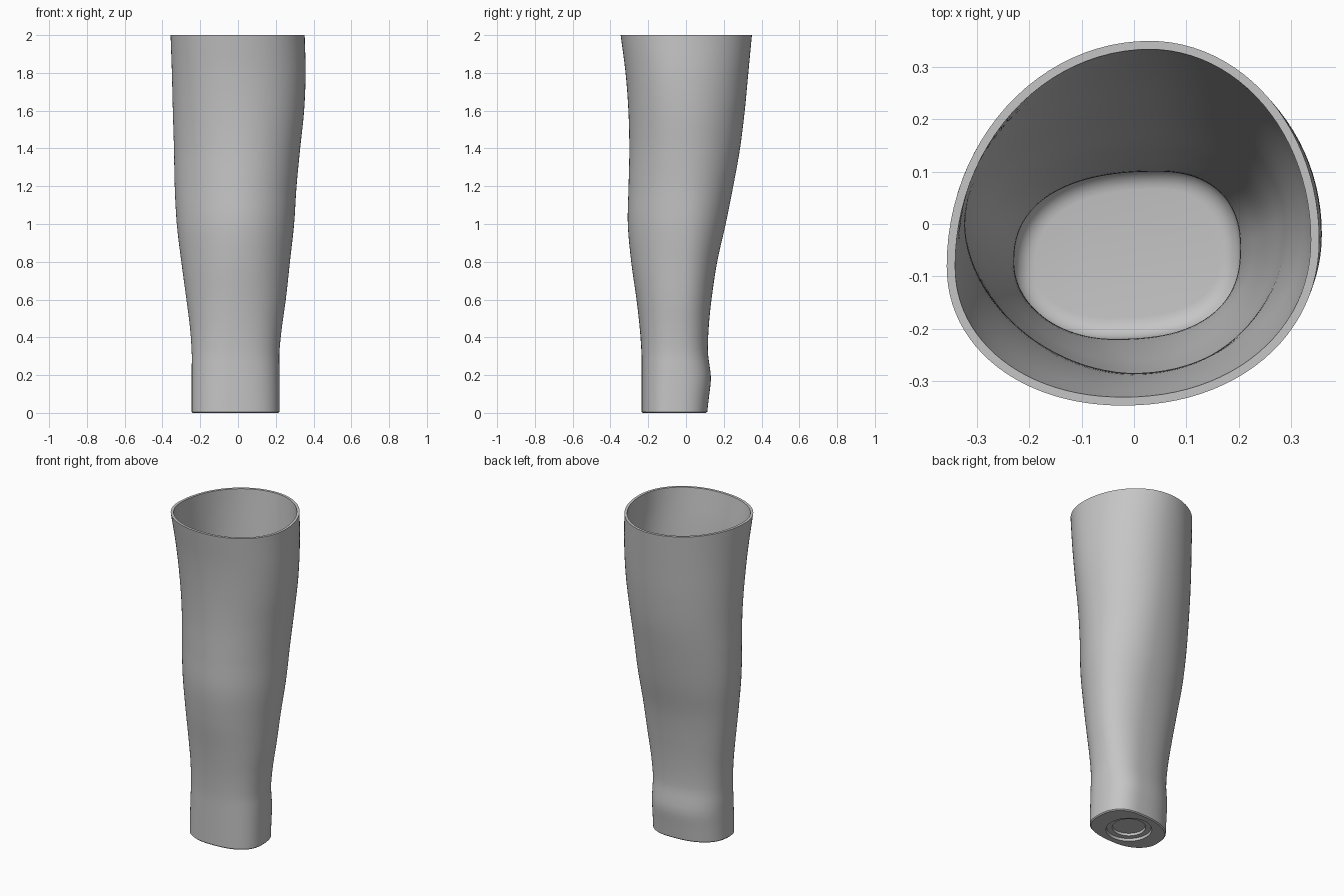
import bpy, bmesh
from math import sin, cos, pi

cube = bpy.data.objects.get("Cube")
if cube:
    bpy.data.objects.remove(cube, do_unlink=True)

SIDES = 96
WALL = 0.016
FLOOR = 0.05

# Outer extents by height: z, x min, x max, y min, y max
STATIONS = [
    (0.00, -.245, .219, -.235, .112),
    (0.08, -.245, .219, -.235, .121),
    (0.18, -.245, .219, -.235, .132),
    (0.25, -.245, .219, -.235, .125),
    (0.32, -.245, .219, -.236, .116),
    (0.45, -.254, .232, -.245, .120),
    (0.60, -.273, .253, -.262, .135),
    (0.80, -.300, .275, -.290, .165),
    (1.00, -.324, .297, -.308, .210),
    (1.20, -.335, .310, -.304, .250),
    (1.40, -.339, .329, -.300, .286),
    (1.60, -.345, .350, -.305, .311),
    (1.80, -.350, .358, -.320, .330),
    (2.00, -.357, .353, -.346, .349),
]
# Where the extreme points sit (x at back, x at front, y at left, y at right)
# and the roundness of the four quadrants, at the foot, middle and rim
FOOT_POINTS, MID_POINTS, RIM_POINTS = (.05, -.05, -.06, -.09), (.04, 0, 0, 0), (.03, -.02, -.03, -.08)
FOOT_ROUND, MID_ROUND, RIM_ROUND = (2.4, 2.5, 2.05, 2.6), (2, 2, 1.85, 2), (2, 2, 2.1, 2.1)


def mix(a, b, t):
    return [p + (q - p) * t for p, q in zip(a, b)]


def blend(foot, mid, rim, z):
    """Foot to rim, passing through the middle shape a little above half way."""
    return mix(mix(foot, rim, z / 2), mid, sin(pi * (z / 2) ** 1.5))


def extents(z):
    """Smoothly interpolated outer extents at a height."""
    last = len(STATIONS) - 1
    i = max(k for k in range(last) if STATIONS[k][0] <= z)
    a, b = STATIONS[i], STATIONS[i + 1]
    before, after = STATIONS[max(i - 1, 0)], STATIONS[min(i + 2, last)]
    h = b[0] - a[0]
    t = (z - a[0]) / h
    out = []
    for k in range(1, 5):
        m0 = (b[k] - before[k]) / (b[0] - before[0]) * h
        m1 = (after[k] - a[k]) / (after[0] - a[0]) * h
        d = b[k] - a[k]
        out.append(a[k] + t * (m0 + t * (3 * d - 2 * m0 - m1 + t * (m0 + m1 - 2 * d))))
    return out


def section(z, inset=0.0, height=None):
    """Closed outline of the sleeve at z, shrunk by inset."""
    x0, x1, y0, y1 = extents(z)
    back, front, left, right = blend(FOOT_POINTS, MID_POINTS, RIM_POINTS, z)
    rounds = blend(FOOT_ROUND, MID_ROUND, RIM_ROUND, z)
    ring = []
    for i in range(SIDES):
        a = 2 * pi * i / SIDES
        c, s = cos(a), sin(a)
        p = 2 / rounds[4 * i // SIDES]
        cx = back if s >= 0 else front
        cy = left if c >= 0 else right
        rx = (x1 - cx if c >= 0 else cx - x0) - inset
        ry = (y1 - cy if s >= 0 else cy - y0) - inset
        x = cx + rx * abs(c) ** p * (1 if c >= 0 else -1)
        y = cy + ry * abs(s) ** p * (1 if s >= 0 else -1)
        ring.append((x, y, z if height is None else height))
    return ring


def circle(radius, z):
    return [(-.015 + radius * cos(2 * pi * i / SIDES),
             -.063 + radius * sin(2 * pi * i / SIDES), z) for i in range(SIDES)]


# Underside: stepped round recess, then the edge of the foot
rings = [circle(.093, .03), circle(.095, .015), circle(.126, .015), circle(.13, 0),
         section(0, .006), section(.006)]
# Outer wall up to the rim
STEPS = 64
rings += [section(.03 + 1.97 * i / STEPS) for i in range(STEPS + 1)]
# Inner wall down to the floor, with a rounded inside corner
fillet = .04
low = FLOOR + fillet
rings += [section(2 - (2 - low) * i / STEPS, WALL) for i in range(STEPS + 1)]
for i in range(1, 7):
    a = pi / 2 * i / 6
    rings.append(section(low, WALL + fillet * (1 - cos(a)), low - fillet * sin(a)))

# Loft all rings into one closed shell
bm = bmesh.new()
loops = [[bm.verts.new(co) for co in ring] for ring in rings]
for lower, upper in zip(loops, loops[1:]):
    for i in range(SIDES):
        j = (i + 1) % SIDES
        bm.faces.new((lower[i], lower[j], upper[j], upper[i]))
bm.faces.new(loops[0][::-1])
bm.faces.new(loops[-1])
bmesh.ops.recalc_face_normals(bm, faces=bm.faces)
mesh = bpy.data.meshes.new("forearm_sleeve")
bm.to_mesh(mesh)
bm.free()
sleeve = bpy.data.objects.new("forearm_sleeve", mesh)
bpy.context.collection.objects.link(sleeve)

# Single grey material
grey = bpy.data.materials.new("plain_grey")
grey.use_nodes = True
colour = (.56, .56, .56, 1)
grey.diffuse_color = colour
grey.node_tree.nodes["Principled BSDF"].inputs["Base Color"].default_value = colour
mesh.materials.append(grey)

bpy.context.view_layer.objects.active = sleeve
sleeve.select_set(True)
bpy.ops.object.shade_smooth_by_angle(angle=pi / 6)
